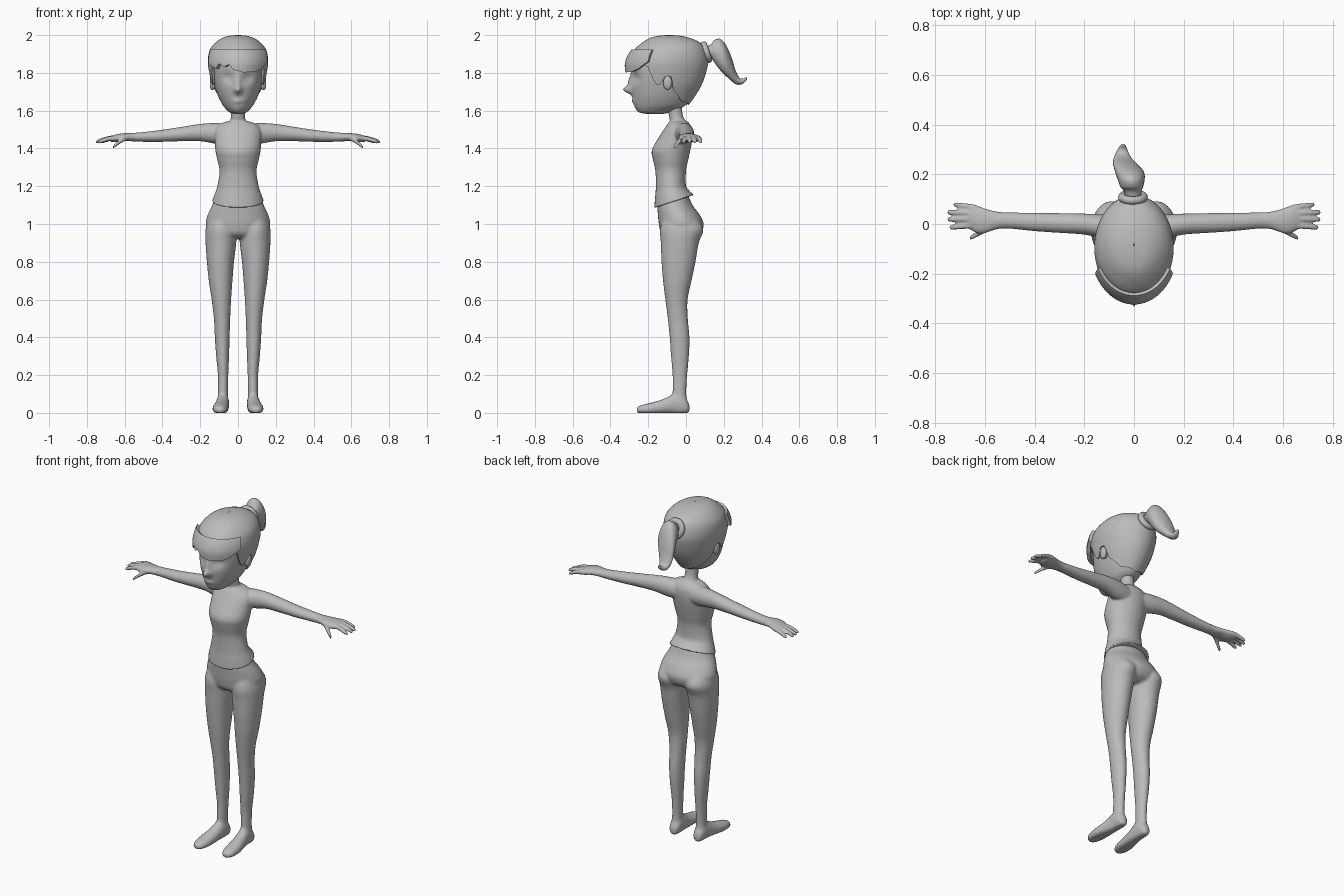
import bpy, bmesh, math

mat = bpy.data.materials.new("plain_grey")
mat.diffuse_color = (0.5, 0.5, 0.5, 1)


def smooth_rows(rows, n):
    """Catmull-Rom interpolation between rows of numbers."""
    out = []
    for i in range(len(rows) - 1):
        p = [rows[max(i - 1, 0)], rows[i], rows[i + 1], rows[min(i + 2, len(rows) - 1)]]
        for k in range(n):
            t = k / n
            out.append([0.5 * (2 * b + (c - a) * t + (2 * a - 5 * b + 4 * c - d) * t * t
                               + (3 * b - a - 3 * c + d) * t ** 3) for a, b, c, d in zip(*p)])
    return out + [list(rows[-1])]


def lerp_table(rows, t):
    """Linear look-up in rows sorted by their first number."""
    if t <= rows[0][0]:
        return rows[0][1:]
    for r, s in zip(rows, rows[1:]):
        if t <= s[0]:
            f = (t - r[0]) / (s[0] - r[0])
            return [a + (b - a) * f for a, b in zip(r[1:], s[1:])]
    return rows[-1][1:]


def finish(name, bm):
    bmesh.ops.recalc_face_normals(bm, faces=bm.faces)
    me = bpy.data.meshes.new(name)
    bm.to_mesh(me)
    bm.free()
    ob = bpy.data.objects.new(name, me)
    bpy.context.collection.objects.link(ob)
    me.materials.append(mat)
    for p in me.polygons:
        p.use_smooth = True
    return ob


def select(ob):
    bpy.ops.object.select_all(action='DESELECT')
    ob.select_set(True)
    bpy.context.view_layer.objects.active = ob


def loft(bm, axis, rows, sides=24, n=5, flip=1):
    """Closed elliptical tube; a row is (position, u0, u1, v0, v1) along the axis."""
    rings = []
    for t, u0, u1, v0, v1 in smooth_rows(rows, n):
        ring = []
        for k in range(sides):
            a = 2 * math.pi * k / sides
            u = (u0 + u1) / 2 + (u1 - u0) / 2 * math.sin(a)
            v = (v0 + v1) / 2 - (v1 - v0) / 2 * math.cos(a)
            x, y, z = {'X': (t, u, v), 'Y': (u, t, v), 'Z': (u, v, t)}[axis]
            ring.append(bm.verts.new((x * flip, y, max(z, 0))))
        rings.append(ring)
    for r, s in zip(rings, rings[1:]):
        for k in range(sides):
            j = (k + 1) % sides
            bm.faces.new((r[k], r[j], s[j], s[k]))
    bm.faces.new(rings[0][::-1])
    bm.faces.new(rings[-1])


def sym(rows):
    """(z, front, back, half width) to loft rows."""
    return [(z, -w, w, f, b) for z, f, b, w in rows]


def fuse(ob, voxel, rounds):
    """Weld overlapping closed volumes into one smooth skin."""
    r = ob.modifiers.new("weld", 'REMESH')
    r.mode, r.voxel_size, r.use_smooth_shade = 'VOXEL', voxel, True
    s = ob.modifiers.new("relax", 'SMOOTH')
    s.factor, s.iterations = 0.5, rounds
    select(ob)
    for m in ("weld", "relax"):
        bpy.ops.object.modifier_apply(modifier=m)


# Upper body: torso with slanted hem, neck, arms and hands
bm = bmesh.new()
loft(bm, 'Z', sym([(1.12, -.168, .043, .138), (1.16, -.164, .018, .124), (1.20, -.16, 0, .11),
                   (1.28, -.162, 0, .098), (1.34, -.175, .012, .11), (1.39, -.181, .023, .12),
                   (1.45, -.15, .033, .123), (1.50, -.118, .033, .122), (1.53, -.097, .02, .095),
                   (1.545, -.085, .005, .05)]), 32)
for v in bm.verts:
    v.co.z += .33 * (v.co.y + .06) * max(0, min(1, (1.22 - v.co.z) / .1))
loft(bm, 'Z', sym([(1.50, -.10, .02, .07), (1.535, -.085, .005, .046), (1.57, -.09, -.015, .037),
                   (1.62, -.10, -.022, .037), (1.68, -.11, -.03, .037)]))
ARM = [(.05, -.07, .03, 1.42, 1.53), (.12, -.06, .038, 1.425, 1.535), (.2, -.043, .042, 1.438, 1.53),
       (.3, -.036, .044, 1.438, 1.514), (.4, -.029, .045, 1.435, 1.499), (.5, -.019, .047, 1.435, 1.487),
       (.55, -.021, .05, 1.437, 1.483), (.6, -.037, .063, 1.439, 1.481), (.635, -.036, .076, 1.434, 1.477),
       (.665, -.02, .079, 1.433, 1.468), (.68, -.01, .07, 1.44, 1.46)]
FINGERS = [((.64, .066, 1.456), (.727, .078, 1.431)), ((.64, .044, 1.458), (.753, .047, 1.434)),
           ((.64, .020, 1.458), (.753, .019, 1.434)), ((.64, -.004, 1.456), (.743, -.014, 1.431)),
           ((.585, -.015, 1.457), (.663, -.058, 1.405))]
for side in (1, -1):
    loft(bm, 'X', ARM, 20, 5, side)
    for p, q in FINGERS:
        rows = []
        for f, r in ((0, .013), (.4, .0125), (.8, .011), (.95, .009), (1, .005)):
            x, y, z = (a + (b - a) * f for a, b in zip(p, q))
            z += .006 * math.sin(math.pi * f)
            rows.append((x, y - r, y + r, z - r, z + r))
        loft(bm, 'X', rows, 12, 3, side)
fuse(finish("upper_body", bm), .0055, 4)

# Lower body: hips, legs and feet
bm = bmesh.new()
loft(bm, 'Z', sym([(.925, -.10, .04, .09), (.95, -.132, .078, .15), (1.0, -.144, .094, .171),
                   (1.05, -.149, .072, .16), (1.1, -.152, .035, .137), (1.17, -.145, .005, .112)]), 32)
LEG = [(.03, .052, .11, -.07, .012), (.1, .053, .107, -.072, .002), (.2, .051, .107, -.072, .007),
       (.3, .047, .116, -.08, .016), (.4, .044, .123, -.087, .019), (.5, .041, .128, -.097, .010),
       (.6, .036, .140, -.110, .009), (.7, .029, .155, -.122, .030), (.8, .021, .165, -.13, .051),
       (.9, .009, .172, -.134, .068), (.97, .008, .172, -.138, .093), (1.03, .02, .155, -.12, .06)]
FOOT = [(-.262, .082, .108, .004, .026), (-.25, .068, .124, -.004, .036), (-.22, .056, .134, -.008, .046),
        (-.17, .05, .135, -.01, .058), (-.11, .048, .124, -.01, .078), (-.06, .047, .115, -.01, .105),
        (-.02, .047, .113, -.01, .1), (.005, .053, .107, -.008, .07), (.018, .066, .094, .005, .045)]
for side in (1, -1):
    loft(bm, 'Z', LEG, 24, 5, side)
    loft(bm, 'Y', FOOT, 24, 5, side)
fuse(finish("lower_body", bm), .008, 5)

# Head with pressed-in eye sockets and a small nose
bm = bmesh.new()
loft(bm, 'Z', sym([(1.583, -.21, -.12, .02), (1.59, -.245, -.09, .042), (1.605, -.263, -.05, .06),
                   (1.63, -.275, 0, .081), (1.68, -.285, .04, .107), (1.74, -.292, .072, .126),
                   (1.80, -.292, .09, .137), (1.86, -.285, .1, .14), (1.92, -.255, .08, .125),
                   (1.96, -.21, .04, .09), (1.975, -.15, -.02, .03)]), 64, 8)
for v in bm.verts:
    x, y, z = v.co
    if y < -.1:
        v.co.y += .018 * math.exp(-((abs(x) - .052) / .032) ** 2 - ((z - 1.775) / .03) ** 2)
        v.co.y -= .042 * math.exp(-(x / .017) ** 2 - ((z - 1.71) / .02) ** 2)
        v.co.y -= .014 * math.exp(-(x / .015) ** 2 - ((z - 1.75) / .03) ** 2)
        v.co.y -= .006 * math.exp(-(x / .03) ** 2 - ((z - 1.65) / .012) ** 2)
finish("head", bm)

# Hair shells: (z, front, back, half width), with a lower edge set by angle
HAIR = smooth_rows([(1.60, -.265, -.05, .062), (1.63, -.28, .012, .09), (1.68, -.29, .05, .115),
                    (1.74, -.30, .085, .138), (1.80, -.305, .106, .152), (1.86, -.305, .117, .16),
                    (1.92, -.275, .105, .15), (1.96, -.232, .075, .12), (1.985, -.19, .02, .083),
                    (1.997, -.14, -.03, .045), (2.0, -.09, -.08, .002)], 6)


def hair_shell(name, edge, a0, a1, cols, top, grow, mirrored, thick):
    bm = bmesh.new()
    grid = []
    for i in range(cols + 1):
        a = a0 + (a1 - a0) * i / cols
        low = lerp_table(edge, abs(a) if mirrored else a)[0]
        col = []
        for k in range(25):
            z = top - (top - low) * (k / 24) ** 1.6
            f, b, w = lerp_table(HAIR, z)
            g, r = grow, math.radians(a)
            col.append(bm.verts.new(((w + g) * math.sin(r),
                                     (f + b) / 2 - ((b - f) / 2 + g) * math.cos(r), z)))
        grid.append(col)
    for c, d in zip(grid, grid[1:]):
        for k in range(24):
            bm.faces.new((c[k], c[k + 1], d[k + 1], d[k]))
    bmesh.ops.remove_doubles(bm, verts=bm.verts, dist=.0005)
    ob = finish(name, bm)
    m = ob.modifiers.new("thickness", 'SOLIDIFY')
    m.thickness, m.offset = thick, -1
    select(ob)
    bpy.ops.object.modifier_apply(modifier=m.name)
    bpy.ops.object.shade_smooth_by_angle(angle=math.radians(45))


hair_shell("hair_cap", [(0, 1.86), (48, 1.85), (60, 1.83), (68, 1.77), (76, 1.735), (82, 1.74),
                        (88, 1.785), (97, 1.78), (104, 1.71), (130, 1.65), (180, 1.63)],
           -180, 180, 120, 2.0, 0, True, .012)
hair_shell("fringe", [(-62, 1.85), (-42, 1.82), (-35, 1.85), (-25, 1.83), (-16, 1.845), (-8, 1.815),
                      (10, 1.803), (32, 1.805), (46, 1.82), (62, 1.86)],
           -62, 62, 62, 1.925, .017, False, .02)

# Ears
for side, name in ((1, "ear_left"), (-1, "ear_right")):
    bm = bmesh.new()
    loft(bm, 'X', [(.11, -.115, -.085, 1.725, 1.765), (.13, -.12, -.078, 1.712, 1.778),
                   (.142, -.12, -.074, 1.712, 1.784), (.149, -.113, -.08, 1.728, 1.776)], 20, 4, side)
    finish(name, bm)

# Ponytail and its hair band
bm = bmesh.new()
loft(bm, 'Y', [(.09, -.03, .025, 1.885, 1.935), (.13, -.04, .03, 1.88, 1.95), (.15, -.055, .037, 1.855, 1.973),
               (.18, -.066, .043, 1.815, 1.98), (.21, -.076, .04, 1.785, 1.95), (.24, -.084, .015, 1.757, 1.885),
               (.26, -.083, -.005, 1.742, 1.82), (.28, -.076, -.018, 1.737, 1.778),
               (.30, -.066, -.027, 1.742, 1.769), (.317, -.055, -.034, 1.757, 1.777),
               (.323, -.048, -.04, 1.766, 1.776)], 24, 5)
finish("ponytail", bm)
bpy.ops.mesh.primitive_torus_add(major_segments=32, minor_segments=12, major_radius=.043, minor_radius=.017,
                                 location=(-.004, .108, 1.91), rotation=(math.radians(-72), 0, 0))
band = bpy.context.object
band.name = "hair_band"
band.data.materials.append(mat)
bpy.ops.object.shade_smooth()
